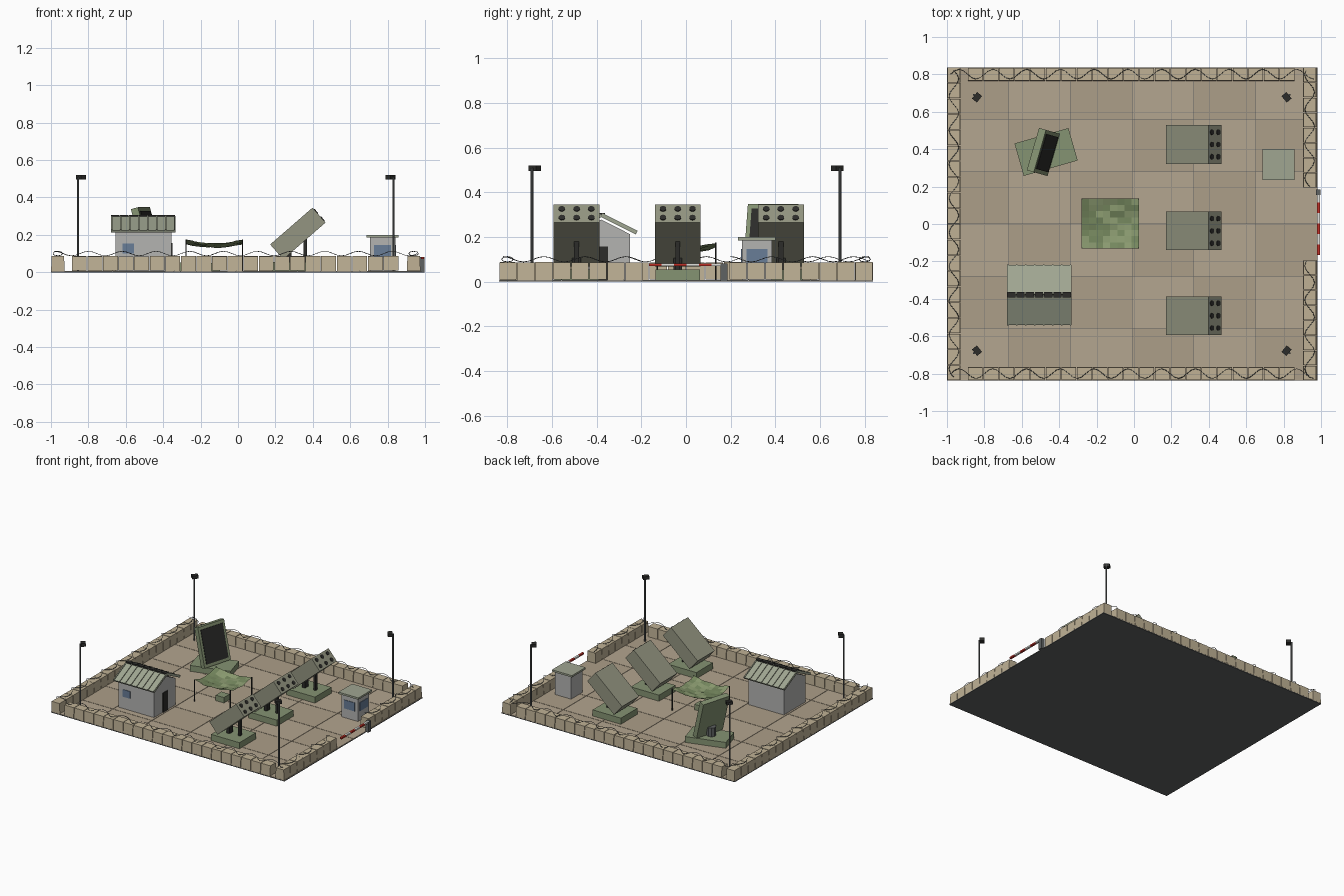
import bpy, bmesh, math, random
from mathutils import Matrix, Vector, Euler

if "Cube" in bpy.data.objects:
    bpy.data.objects.remove(bpy.data.objects["Cube"])

random.seed(4)
G = 0.008  # ground level on top of the pad


def mat(name, r, g, b):
    m = bpy.data.materials.new(name)
    m.diffuse_color = [(c / 255) ** 2.2 for c in (r, g, b)] + [1]
    m.use_nodes = True
    m.node_tree.nodes["Principled BSDF"].inputs["Base Color"].default_value = m.diffuse_color
    return m


SAND, SAND2 = mat("sand", 178, 164, 142), mat("sand_dark", 171, 157, 135)
BLOCK = mat("barrier", 190, 176, 148)
OLIVE, GREEN = mat("olive", 146, 148, 128), mat("green", 132, 146, 114)
DARK, STEEL = mat("dark", 48, 48, 46), mat("steel", 95, 98, 98)
WALL, ROOF = mat("wall", 178, 178, 176), mat("roof", 158, 164, 144)
GLASS, RED, WHITE = mat("glass", 104, 124, 150), mat("red", 190, 50, 42), mat("white", 225, 225, 220)
NET, NET2 = mat("net", 116, 134, 94), mat("net_light", 138, 154, 112)


def finish(name, bm, mats):
    me = bpy.data.meshes.new(name)
    bm.normal_update()
    bm.to_mesh(me)
    bm.free()
    for m in mats:
        me.materials.append(m)
    ob = bpy.data.objects.new(name, me)
    bpy.context.collection.objects.link(ob)
    return ob


def frame(loc, rot=(0, 0, 0)):
    return Matrix.Translation(loc) @ Euler(rot).to_matrix().to_4x4()


def add_box(bm, c, s, M=Matrix(), index=0):
    r = bmesh.ops.create_cube(bm, size=1, matrix=M @ Matrix.Translation(c) @ Matrix.Diagonal((*s, 1)))
    for f in {f for v in r["verts"] for f in v.link_faces}:
        f.material_index = index
    return r["verts"]


def box(name, c, s, m, M=Matrix()):
    bm = bmesh.new()
    add_box(bm, c, s, M)
    return finish(name, bm, [m])


def span(name, lo, hi, m):
    return box(name, [(a + b) / 2 for a, b in zip(lo, hi)], [b - a for a, b in zip(lo, hi)], m)


def rod(name, a, b, r, m, n=8):
    a, b = Vector(a), Vector(b)
    bm = bmesh.new()
    M = Matrix.Translation((a + b) / 2) @ (b - a).to_track_quat('Z', 'Y').to_matrix().to_4x4()
    bmesh.ops.create_cone(bm, cap_ends=True, segments=n, radius1=r, radius2=r, depth=(b - a).length, matrix=M)
    return finish(name, bm, [m])


# Paved pad: dark slab showing in the joints between tiles
span("pad_slab", (-1, -0.837, 0), (0.98, 0.838, 0.005), STEEL)
bm = bmesh.new()
for i in range(6):
    for j in range(6):
        add_box(bm, (-1 + 0.33 * (i + .5), -0.837 + 0.2792 * (j + .5), 0.006), (0.327, 0.276, 0.004), index=(i + j) % 2)
finish("pad_tiles", bm, [SAND, SAND2])


# Perimeter barrier blocks
def wall(name, start, step, count, skip=()):
    bm = bmesh.new()
    along_x = step[0] > 0
    p = max(step)
    for i in range(count):
        if i in skip:
            continue
        c = (start[0] + step[0] * (i + .5), start[1] + step[1] * (i + .5), G + 0.039)
        w, h = p - 0.004, 0.078 + random.uniform(-.002, .002)
        vs = add_box(bm, c, (w, 0.073, h) if along_x else (0.073, w, h))
        for v in vs:  # slight batter towards the top
            if v.co.z > 0.05:
                k = 1 if along_x else 0
                v.co[k] = c[k] + (v.co[k] - c[k]) * 0.9
    finish(name, bm, [BLOCK])


wall("front_barrier", (-0.89, -0.8), (0.0833, 0), 21)
wall("back_barrier", (-0.89, 0.801), (0.0833, 0), 21)
wall("left_barrier", (-0.963, -0.837), (0, 0.0838), 20)
wall("right_barrier", (0.939, -0.837), (0, 0.0806), 8)
wall("right_barrier_far", (0.939, 0.193), (0, 0.0806), 8)


# Razor wire: thin zigzag lying on the barriers
def wire(name, a, b):
    a, b = Vector(a), Vector(b)
    d = (b - a).normalized()
    side = Vector((-d.y, d.x, 0))
    cu = bpy.data.curves.new(name, 'CURVE')
    cu.dimensions, cu.bevel_depth, cu.bevel_resolution = '3D', 0.0018, 0
    n = int((b - a).length / 0.0225)
    sp = cu.splines.new('POLY')
    sp.points.add(n)
    for i in range(n + 1):
        t = i * math.pi / 4
        p = a.lerp(b, i / n) + side * 0.026 * math.sin(t) + Vector((0, 0, 0.1 + 0.012 * math.cos(t)))
        sp.points[i].co = (*p, 1)
    cu.materials.append(STEEL)
    bpy.context.collection.objects.link(bpy.data.objects.new(name, cu))


wire("front_wire", (-0.98, -0.8, 0), (0.96, -0.8, 0))
wire("back_wire", (-0.98, 0.801, 0), (0.96, 0.801, 0))
wire("left_wire", (-0.963, -0.82, 0), (-0.963, 0.82, 0))
wire("right_wire", (0.939, -0.82, 0), (0.939, -0.2, 0))
wire("right_wire_far", (0.939, 0.2, 0), (0.939, 0.82, 0))

# Corner floodlights
for sx in (-1, 1):
    for sy in (-1, 1):
        x, y = -0.012 + sx * 0.843, sy * 0.69
        rod("floodlight_pole", (x, y, G), (x, y, 0.51), 0.006, STEEL)
        ang = math.atan2(-y, -x)
        box("floodlight_lamp", (0.02, 0, 0), (0.034, 0.044, 0.024), DARK, frame((x, y, 0.508), (0, 0, ang)))

# Missile launchers
for y in (-0.49, -0.037, 0.425):
    span("launcher_base", (0.185, y - 0.1, 0.008), (0.425, y + 0.1, 0.055), GREEN)
    span("launcher_post", (0.35, y - 0.011, 0.05), (0.368, y + 0.011, 0.19), DARK)
    span("launcher_pivot", (0.26, y - 0.02, 0.05), (0.285, y + 0.02, 0.125), DARK)
    M = frame((0.32, y, 0.207), (0, math.radians(-41), 0))
    box("launcher_box", (0, 0, 0), (0.3, 0.206, 0.106), OLIVE, M)
    for r in (-0.026, 0.026):
        for k in (-0.066, 0, 0.066):
            rod("launch_tube", M @ Vector((0.12, k, r)), M @ Vector((0.154, k, r)), 0.015, DARK, 10)

# Radar: turntable base and a leaning panel
box("radar_base", (0, 0, 0), (0.3, 0.18, 0.045), GREEN, frame((-0.47, 0.385, G + 0.0225), (0, 0, math.radians(16))))
M = frame((-0.485, 0.385, 0.2), (0, 0, math.radians(-16))) @ frame((0, 0, 0), (0, math.radians(-15), 0))
box("radar_panel", (0, 0, 0), (0.04, 0.235, 0.295), GREEN, M)
box("radar_face", (0.02, 0, 0), (0.008, 0.195, 0.25), DARK, M)
rod("radar_mount", (-0.485, 0.385, 0.05), (-0.485, 0.385, 0.12), 0.035, STEEL, 10)

# Command hut: gabled walls from an extruded profile
bm = bmesh.new()
prof = [(-0.51, G), (-0.25, G), (-0.25, 0.212), (-0.38, 0.278), (-0.51, 0.212)]
f = bm.faces.new([bm.verts.new((-0.655, *p)) for p in prof])
ext = bmesh.ops.extrude_face_region(bm, geom=[f])
bmesh.ops.translate(bm, vec=(0.3, 0, 0), verts=[v for v in ext["geom"] if isinstance(v, bmesh.types.BMVert)])
bmesh.ops.recalc_face_normals(bm, faces=bm.faces)
finish("hut_walls", bm, [WALL])
for s in (-1, 1):
    M = frame((-0.5075, -0.38 + s * 0.079, 0.256), (-s * math.radians(26.5), 0, 0))
    box("hut_roof", (0, 0, 0), (0.345, 0.176, 0.012), ROOF, M)
    for i in range(8):
        box("hut_roof_rib", (-0.168 + i * 0.048, 0, 0.008), (0.008, 0.176, 0.008), ROOF, M)
for i in range(7):
    box("hut_ridge_cap", (-0.656 + i * 0.0495, -0.379, 0.302), (0.044, 0.03, 0.01), DARK)
span("hut_door", (-0.358, -0.405, G), (-0.35, -0.35, 0.157), DARK)
span("hut_window", (-0.618, -0.514, 0.1), (-0.557, -0.508, 0.155), GLASS)

# Guard booth
span("booth_walls", (0.705, 0.25, G), (0.842, 0.385, 0.186), WALL)
span("booth_roof", (0.688, 0.234, 0.185), (0.857, 0.4, 0.199), ROOF)
span("booth_front_window", (0.727, 0.246, 0.08), (0.818, 0.252, 0.145), GLASS)
span("booth_right_window", (0.84, 0.27, 0.08), (0.846, 0.365, 0.145), GLASS)

# Gate post and striped arm
span("gate_post", (0.972, 0.155, 0), (0.998, 0.185, 0.082), STEEL)
for i in range(6):
    y = -0.165 + i * 0.056
    span("gate_arm_stripe", (0.979, y, 0.07), (0.995, y + 0.056, 0.082), (RED, WHITE)[i % 2])

# Camouflage net sagging between four posts, with a crate beneath
bm = bmesh.new()
bmesh.ops.create_grid(bm, x_segments=8, y_segments=8, size=1)
for v in bm.verts:
    u, w = v.co.x, v.co.y
    sag = (1 - u * u) * 0.5 + (1 - w * w) * 0.5
    v.co = (-0.127 + u * 0.153, 0.002 + w * 0.133, 0.174 - 0.04 * sag + random.uniform(-.006, .004))
for f in bm.faces:
    f.material_index = random.randint(0, 1)
finish("camouflage_net", bm, [NET, NET2])
for x in (-0.278, 0.024):
    for y in (-0.129, 0.133):
        rod("net_post", (x, y, G), (x, y, 0.174), 0.004, DARK, 6)
span("supply_crate", (-0.165, -0.035, G), (-0.095, 0.035, 0.05), GREEN)
